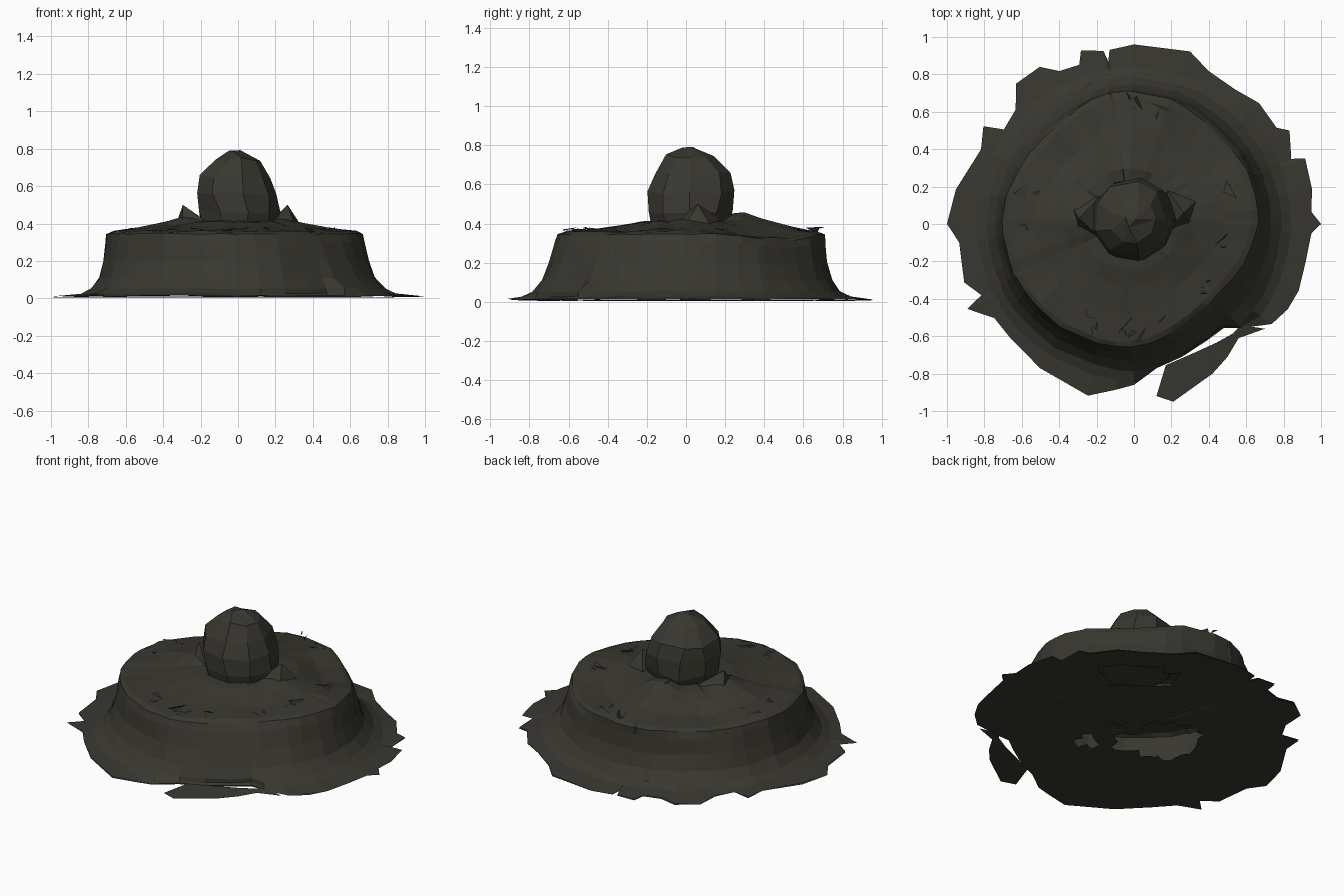
import bpy, bmesh, math, random
from mathutils import Vector

if "Cube" in bpy.data.objects:
    bpy.data.objects.remove(bpy.data.objects["Cube"])

random.seed(4)
mat = bpy.data.materials.new("dark olive grey")
mat.diffuse_color = (0.040, 0.038, 0.029, 1)
mat.use_nodes = True
mat.node_tree.nodes["Principled BSDF"].inputs["Base Color"].default_value = mat.diffuse_color


def finish(bm, name, recalc=True):
    if recalc:
        bmesh.ops.recalc_face_normals(bm, faces=bm.faces[:])
    me = bpy.data.meshes.new(name)
    bm.to_mesh(me)
    bm.free()
    me.materials.append(mat)
    ob = bpy.data.objects.new(name, me)
    bpy.context.collection.objects.link(ob)
    return ob


def loft(bm, rings):
    """Join closed rings of points with faces."""
    vr = [[bm.verts.new(p) for p in ring] for ring in rings]
    for a, b in zip(vr, vr[1:]):
        n = len(a)
        for i in range(n):
            j = (i + 1) % n
            bm.faces.new((a[i], a[j], b[j], b[i]))
    return vr


def polar(deg, r, z, cx=0, cy=0):
    a = math.radians(deg)
    return Vector((cx + r * math.cos(a), cy + r * math.sin(a), z))


def near(deg, target, width):
    """1 at the target angle, fading to 0 at the given width."""
    d = abs((deg - target + 180) % 360 - 180)
    return max(0, math.cos(math.pi / 2 * min(1, d / width))) ** 2


def jit(s):
    return random.uniform(-s, s)


# ragged outline of the skirt: angle, radius
edge = [(0, 1.0), (4, .95), (11, .97), (21, .98), (22.5, .91), (31, .97), (34, .92),
        (44, .93), (53, .90), (64, .91), (72, .97), (90, .96), (98, .94), (99, .88),
        (100, .94), (107, .97), (109, .90), (116, .91), (121, .98), (130, .98),
        (136, .88), (144, .86), (147, .96), (154, .91), (169, .97), (180, 1.0),
        (186, .94), (199, .96), (205, .90), (207, 1.0), (214, .90), (223, .90), (237, .92),
        (255, .95), (264, .89), (270, .86), (279, .78), (290, .755), (302, .735),
        (311, .735), (316, .80), (324, .91), (331, .94), (338, .95), (348, .94), (357, .95)]
degs = [d for d, r in edge]

# mound: skirt, flared wall, plateau and collar
profile = [(.785, .052), (.74, .11), (.71, .20), (.693, .30), (.685, .345), (.655, .36),
           (.51, .370), (.36, .388), (.27, .408), (.10, .42)]
rings = [[polar(d, r, .012 + jit(.003)) for d, r in edge],
         [polar(d, min(.84, r - .01) + jit(.005), .026 + jit(.005)) for d, r in edge]]
for k, (r, z) in enumerate(profile):
    t = min(1, k / 4)
    ring = []
    for d, e in edge:
        rim = t if r > .45 else 0
        pinch = rim * (.07 * near(d, 315, 50) + .05 * near(d, 135, 45) + .03 * near(d, 45, 35))
        drop = rim * (z / .36) * (.035 * near(d, 45, 38) + .022 * near(d, 135, 40))
        lift = (0, .012, .035, .05, .02)[k - 5] if k > 5 else 0
        lift *= near(d, 90, 35) + .6 * near(d, 180, 35) + .4 * near(d, 0, 30)
        dent = .008 if k in (5, 6) else .004
        ring.append(polar(d, min(r, e - .015 - .010 * k) - pinch + jit(.005),
                          z - drop + lift + random.uniform(-dent, .004), -.02 * t, .025 * t))
    rings.append(ring)
bm = bmesh.new()
loft(bm, rings)
finish(bm, "mound")

# underside sheet with torn holes
bm = bmesh.new()
under = [[polar(d, r * f, .007 + random.uniform(-.003, .003)) for d, r in edge]
         for f in (1, .82, .74, .66, .58, .5, .42, .34, .26, .18, .06)]
vr = loft(bm, under)
bm.faces.new(vr[-1])
holes = [(-.2, .02, .2), (-.05, -.12, .08), (.5, .40, .1), (.42, .48, .1), (.3, .55, .1),
         (.13, -.27, .06)]
torn = [f for f in bm.faces
        if any((f.calc_center_median().xy - Vector((x, y))).length < r for x, y, r in holes)]
bmesh.ops.delete(bm, geom=torn, context='FACES')
finish(bm, "underside")

# loose strip of skirt torn away at the front right
bm = bmesh.new()
outer = [(.12, -.92), (.21, -.95), (.42, -.80), (.50, -.71), (.56, -.61), (.70, -.56)]
inner = [(.17, -.755), (.25, -.72), (.33, -.685), (.44, -.635), (.53, -.585), (.57, -.54)]
o = [bm.verts.new((x, y, .008)) for x, y in outer]
n = [bm.verts.new((x, y, .018)) for x, y in inner]
for i in range(5):
    bm.faces.new((o[i], o[i + 1], n[i + 1], n[i]))
finish(bm, "loose_strip")

# faceted ball on top
bm = bmesh.new()
ball = [[polar(i * 40 + jit(6), r * random.uniform(.97, 1.04), z + jit(.012), cx, cy)
         for i in range(9)]
        for r, z, cx, cy in ((.20, .39, 0, .02), (.222, .46, 0, .025), (.220, .56, -.01, .025),
                             (.195, .65, -.02, .03), (.125, .745, -.005, .02))]
vr = loft(bm, ball)
tip = [bm.verts.new(polar(a, .035, .79 + jit(.006), -.02, .015)) for a in (20, 140, 260)]
for j in range(3):
    a, b, c, d = (vr[-1][(3 * j + i) % 9] for i in range(4))
    for f in ((a, b, tip[j]), (b, c, tip[j]), (c, d, tip[j]), (d, tip[(j + 1) % 3], tip[j])):
        bm.faces.new(f)
bm.faces.new(tip)
bm.faces.new(vr[0])
finish(bm, "ball")

# torn flaps leaning against the ball on both sides
bm = bmesh.new()
for s, y in ((-1, .03), (1, .06)):
    top = bm.verts.new((s * (.28 - .015 * s), y, .50))
    base = [bm.verts.new(p) for p in ((s * .17, y - .11, .41), (s * .30, y - .06, .40),
                                      (s * .33, y + .06, .40), (s * .18, y + .12, .42))]
    for a, b in zip(base, base[1:] + base[:1]):
        bm.faces.new((a, b, top))
finish(bm, "collar_flaps")

# small crumpled shards around the rim
bm = bmesh.new()
spots = [(0, .63), (.12, .60), (-.60, .03), (-.58, .18), (0, -.57), (-.22, -.52),
         (.17, -.52), (.50, .2), (.48, -.13), (.38, -.32)]
for x, y in spots:
    for _ in range(4):
        c = Vector((x + jit(.03), y + jit(.03), .365))
        bm.faces.new([bm.verts.new(c + Vector((jit(.06), jit(.06), random.uniform(-.02, .018))))
                      for _ in range(3)])
finish(bm, "rim_shards", False)
